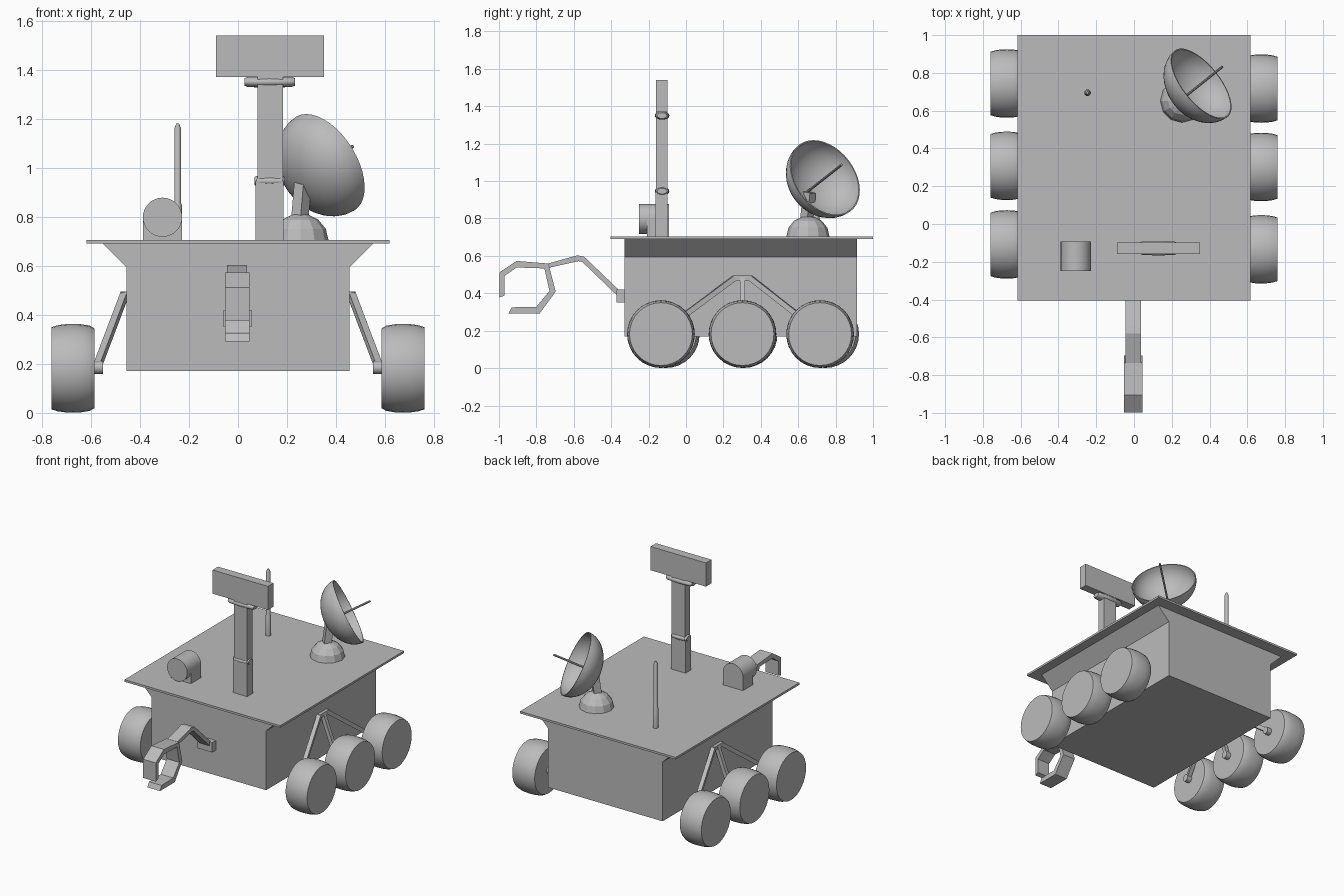
import bpy, bmesh, math
from mathutils import Vector, Matrix

cube = bpy.data.objects.get("Cube")
if cube:
    bpy.data.objects.remove(cube, do_unlink=True)

GREY = (0.5, 0.5, 0.5, 1.0)
grey = bpy.data.materials.new("plain grey")
grey.use_nodes = True
grey.diffuse_color = GREY
grey.node_tree.nodes["Principled BSDF"].inputs["Base Color"].default_value = GREY


def finish(name, bm, smooth=False):
    bmesh.ops.recalc_face_normals(bm, faces=bm.faces)
    mesh = bpy.data.meshes.new(name)
    bm.to_mesh(mesh)
    bm.free()
    mesh.materials.append(grey)
    obj = bpy.data.objects.new(name, mesh)
    bpy.context.collection.objects.link(obj)
    if smooth:
        bpy.ops.object.select_all(action='DESELECT')
        obj.select_set(True)
        bpy.context.view_layer.objects.active = obj
        bpy.ops.object.shade_smooth_by_angle(angle=math.radians(35))
    return obj


def box(name, low, high):
    low, high = Vector(low), Vector(high)
    bm = bmesh.new()
    bmesh.ops.create_cube(bm, size=1)
    bmesh.ops.scale(bm, vec=high - low, verts=bm.verts)
    bmesh.ops.translate(bm, vec=(low + high) / 2, verts=bm.verts)
    return finish(name, bm)


def beam(name, start, end, width, depth):
    """Straight bar with a rectangular section between two points."""
    start, end = Vector(start), Vector(end)
    along = end - start
    bm = bmesh.new()
    bmesh.ops.create_cube(bm, size=1)
    bmesh.ops.scale(bm, vec=(width, depth, along.length), verts=bm.verts)
    turn = along.to_track_quat('Z', 'Y').to_matrix().to_4x4()
    bm.transform(Matrix.Translation((start + end) / 2) @ turn)
    return finish(name, bm)


def lathe(name, profile, origin, axis=(0, 0, 1), segments=32, smooth=True, flatten=1):
    """Revolve (radius, height) points about an axis through the origin point."""
    bm = bmesh.new()
    verts = [bm.verts.new((r, 0, h)) for r, h in profile]
    edges = [bm.edges.new(pair) for pair in zip(verts, verts[1:])]
    bmesh.ops.spin(bm, geom=verts + edges, cent=(0, 0, 0), axis=(0, 0, 1),
                   angle=math.tau, steps=segments)
    bmesh.ops.remove_doubles(bm, verts=bm.verts, dist=0.0003)
    bmesh.ops.scale(bm, vec=(1, flatten, 1), verts=bm.verts)
    turn = Vector(axis).to_track_quat('Z', 'Y').to_matrix().to_4x4()
    bm.transform(Matrix.Translation(origin) @ turn)
    return finish(name, bm, smooth)


def rod(name, radius, start, end, segments=16):
    along = Vector(end) - Vector(start)
    profile = [(0, 0), (radius, 0), (radius, along.length), (0, along.length)]
    return lathe(name, profile, start, along, segments)


def extrude(name, outline, offset, thickness):
    """Prism from an outline of points, pushed along the thickness vector."""
    bm = bmesh.new()
    face = bm.faces.new([bm.verts.new(Vector(p) + Vector(offset)) for p in outline])
    new = bmesh.ops.extrude_face_region(bm, geom=[face])["geom"]
    bmesh.ops.translate(bm, vec=thickness,
                        verts=[v for v in new if isinstance(v, bmesh.types.BMVert)])
    return finish(name, bm)


# Body with flared shoulders, and the deck
half = [(0.455, 0.17), (0.455, 0.595), (0.55, 0.69)]
section = half + [(-x, z) for x, z in reversed(half)]
extrude("body", [(x, 0, z) for x, z in section], (0, -0.33, 0), (0, 1.245, 0))
box("deck", (-0.618, -0.405, 0.69), (0.618, 1.0, 0.705))

# Wheels and suspension; the two sides sit slightly out of step
tyre = [(0, -0.087), (0.163, -0.087), (0.174, -0.068), (0.18, -0.03),
        (0.181, 0), (0.18, 0.03), (0.176, 0.06), (0.168, 0.087), (0, 0.087)]
for side, label, wheel_ys in ((1, "left", (-0.134, 0.302, 0.717)),
                              (-1, "right", (-0.108, 0.308, 0.744))):
    middle = wheel_ys[1]
    for place, y, lean in zip(("front", "middle", "back"), wheel_ys, (-0.04, 0, 0.04)):
        lathe(f"{label}_{place}_wheel", tyre, (side * 0.673, y, 0.182), (side, 0, 0))
        rod(f"{label}_{place}_hub", 0.026, (side * 0.55, y, 0.185), (side * 0.6, y, 0.185))
        beam(f"{label}_{place}_strut", (side * 0.463, middle + lean, 0.483),
             (side * 0.574, y, 0.19), 0.028, 0.028)
    box(f"{label}_rocker_pivot", (side * 0.463 - 0.014, middle - 0.052, 0.468),
        (side * 0.463 + 0.014, middle + 0.052, 0.494))

# Camera mast
box("mast_lower", (0.072, -0.162, 0.705), (0.186, -0.098, 0.945))
box("mast_upper", (0.079, -0.16, 0.945), (0.184, -0.1, 1.37))
for name, z, reach in (("mast_joint", 0.946, 0.062), ("head_joint", 1.35, 0.103)):
    barrel = [(0, -reach), (0.026, -reach), (0.035, -reach * 0.85), (0.039, 0),
              (0.035, reach * 0.85), (0.026, reach), (0, reach)]
    lathe(name, barrel, (0.129, -0.128, z), (1, 0, 0), 20, flatten=0.6)
box("camera_head", (-0.09, -0.16, 1.37), (0.35, -0.098, 1.54))

# Deck instrument
rod("instrument_drum", 0.08, (-0.308, -0.25, 0.798), (-0.308, -0.092, 0.798), 32)
box("instrument_base", (-0.388, -0.208, 0.705), (-0.228, -0.092, 0.798))

# Whip antenna
lathe("whip_antenna", [(0, 0), (0.018, 0), (0.018, 0.14), (0.014, 0.15),
                       (0.014, 0.455), (0.006, 0.475), (0, 0.475)],
      (-0.246, 0.695, 0.705), segments=12)

# Dish on a faceted dome
arc = [math.radians(a) for a in (0, 25, 50, 72, 90)]
dome = [(0, 0)] + [(0.115 * math.cos(a), 0.108 * math.sin(a)) for a in arc]
lathe("dish_dome", dome, (0.254, 0.652, 0.705), segments=12, smooth=False)

aim = Vector((0.7, 0.56, 0.44)).normalized()
rim = Vector((0.356, 0.743, 1.017))
steps = [math.radians(9 * i) for i in range(11)]
outer = [(0.225 * math.sin(a), -0.17 * math.cos(a)) for a in steps]
inner = [(0.218 * math.sin(a), -0.163 * math.cos(a)) for a in reversed(steps)]
lathe("dish_bowl", outer + inner, rim, aim, 40)
rod("dish_feed", 0.007, rim - aim * 0.165, rim + aim * 0.16, 10)
beam("dish_arm", (0.252, 0.645, 0.79), (0.265, 0.66, 0.94), 0.05, 0.05)

# Robot arm and claw, drawn as side outlines (y, z)
box("arm_mount", (-0.06, -0.372, 0.35), (0.055, -0.33, 0.42))
side_shapes = {
    "arm": (0.04, [(-0.345, 0.405), (-0.545, 0.596), (-0.58, 0.603), (-0.735, 0.56),
                   (-0.74, 0.535), (-0.575, 0.572), (-0.555, 0.568), (-0.365, 0.385)]),
    "upper_claw": (0.05, [(-0.735, 0.559), (-0.906, 0.573), (-0.998, 0.511),
                          (-0.998, 0.377), (-0.97, 0.388), (-0.97, 0.493),
                          (-0.905, 0.538), (-0.755, 0.533)]),
    "lower_claw": (0.05, [(-0.735, 0.559), (-0.697, 0.409), (-0.783, 0.291),
                          (-0.95, 0.291), (-0.933, 0.325), (-0.8, 0.328),
                          (-0.73, 0.412), (-0.757, 0.533)]),
}
for name, (reach, outline) in side_shapes.items():
    extrude(name, [(0, y, z) for y, z in outline], (-reach - 0.004, 0, 0), (2 * reach, 0, 0))
